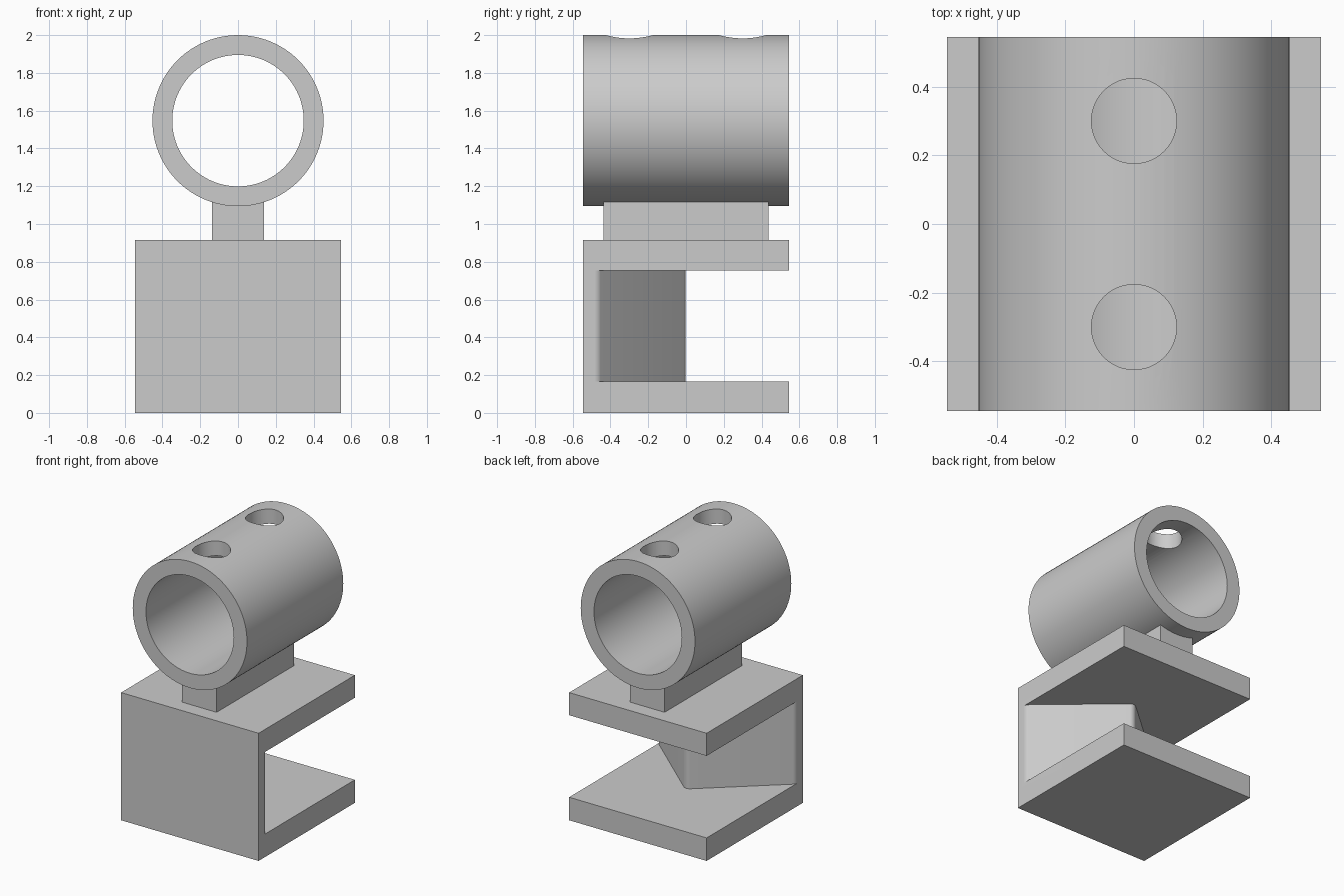
import bpy
import bmesh
import math
from mathutils import Matrix

if "Cube" in bpy.data.objects:
    bpy.data.objects.remove(bpy.data.objects["Cube"], do_unlink=True)

HALF = 0.545          # half width and depth of the bracket
TUBE_Z = 1.547        # height of the tube axis

grey = bpy.data.materials.new("plain_grey")
grey.use_nodes = True
grey.diffuse_color = (0.6, 0.6, 0.6, 1)
grey.node_tree.nodes["Principled BSDF"].inputs["Base Color"].default_value = (0.6, 0.6, 0.6, 1)


def finish(name, bm):
    bmesh.ops.recalc_face_normals(bm, faces=bm.faces)
    mesh = bpy.data.meshes.new(name)
    bm.to_mesh(mesh)
    bm.free()
    mesh.materials.append(grey)
    obj = bpy.data.objects.new(name, mesh)
    bpy.context.collection.objects.link(obj)
    return obj


def box(name, half_x, half_y, z0, z1):
    bm = bmesh.new()
    bmesh.ops.create_cube(bm, size=1, matrix=Matrix.Translation((0, 0, (z0 + z1) / 2))
                          @ Matrix.Diagonal((2 * half_x, 2 * half_y, z1 - z0, 1)))
    return finish(name, bm)


def cylinder(name, radius, length, matrix, sides):
    bm = bmesh.new()
    bmesh.ops.create_cone(bm, cap_ends=True, segments=sides, radius1=radius,
                          radius2=radius, depth=length, matrix=matrix)
    return finish(name, bm)


def select_only(obj):
    bpy.ops.object.select_all(action='DESELECT')
    obj.select_set(True)
    bpy.context.view_layer.objects.active = obj


def combine(target, other, operation):
    mod = target.modifiers.new(operation.lower(), 'BOOLEAN')
    mod.operation = operation
    mod.solver = 'EXACT'
    mod.object = other
    select_only(target)
    bpy.ops.object.modifier_apply(modifier=mod.name)
    bpy.data.objects.remove(other, do_unlink=True)


def smooth(obj):
    select_only(obj)
    bpy.ops.object.shade_smooth_by_angle(angle=math.radians(30))


# Front wall with a wedge pointing into the clamp, its corners rounded
def wedge_wall():
    bm = bmesh.new()
    outline = [(-HALF, -HALF), (HALF, -HALF), (HALF, -0.465), (0, 0.01), (-HALF, -0.465)]
    face = bm.faces.new([bm.verts.new((x, y, 0.1)) for x, y in outline])
    up = bmesh.ops.extrude_face_region(bm, geom=[face])
    bmesh.ops.translate(bm, vec=(0, 0, 0.75),
                        verts=[v for v in up["geom"] if isinstance(v, bmesh.types.BMVert)])
    bmesh.ops.recalc_face_normals(bm, faces=bm.faces)
    for low, high, offset in ((-0.1, 0.1, 0.034), (-0.47, -0.46, 0.018)):
        corners = [e for e in bm.edges
                   if abs(e.verts[0].co.z - e.verts[1].co.z) > 0.5
                   and low < e.verts[0].co.y < high]
        bmesh.ops.bevel(bm, geom=corners, offset=offset, segments=8,
                        profile=0.5, affect='EDGES')
    return finish("clamp_bracket", bm)


bracket = wedge_wall()
combine(bracket, box("bottom_plate", HALF, HALF, 0, 0.165), 'UNION')
combine(bracket, box("top_plate", HALF, HALF, 0.753, 0.915), 'UNION')
smooth(bracket)

# Neck block between bracket and tube
box("neck", 0.137, 0.438, 0.915, 1.14)

# Tube with an open bore and two screw holes through its top
along_y = Matrix.Translation((0, 0, TUBE_Z)) @ Matrix.Rotation(math.pi / 2, 4, 'X')
tube = cylinder("tube", 0.453, 2 * HALF, along_y, 96)
combine(tube, cylinder("bore_cutter", 0.348, 2, along_y, 96), 'DIFFERENCE')
for y in (-0.3, 0.3):
    hole = cylinder("hole_cutter", 0.124, 0.6, Matrix.Translation((0, y, TUBE_Z + 0.4)), 48)
    combine(tube, hole, 'DIFFERENCE')
smooth(tube)
